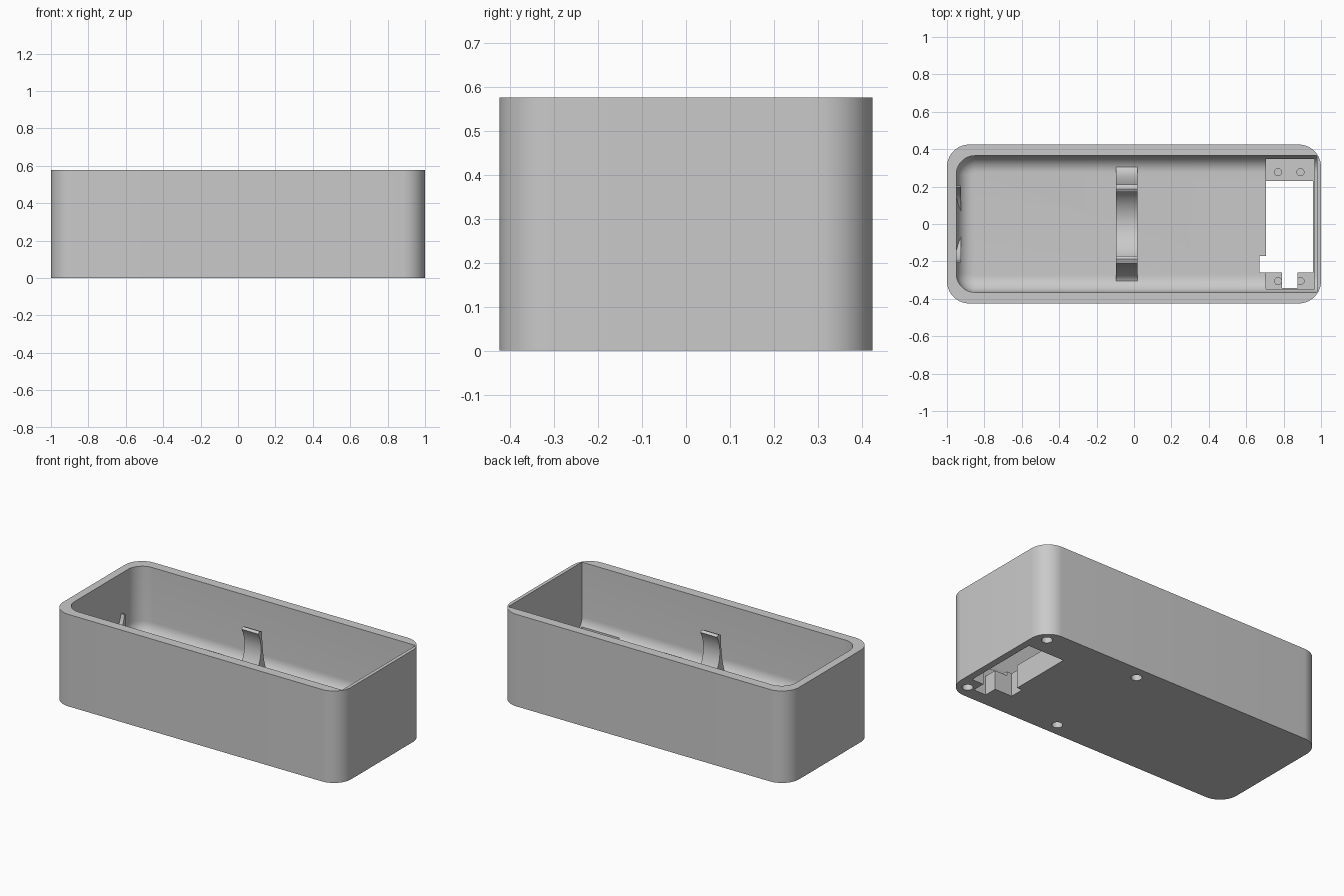
import bpy, bmesh
from math import sin, cos, pi, radians, asin

cube = bpy.data.objects.get("Cube")
if cube:
    bpy.data.objects.remove(cube, do_unlink=True)

grey = bpy.data.materials.new("plain grey")
grey.use_nodes = True
colour = (0.59, 0.59, 0.59, 1)
grey.diffuse_color = colour
grey.node_tree.nodes["Principled BSDF"].inputs["Base Color"].default_value = colour


def finish(name, bm):
    bmesh.ops.recalc_face_normals(bm, faces=bm.faces)
    mesh = bpy.data.meshes.new(name)
    bm.to_mesh(mesh)
    bm.free()
    mesh.materials.append(grey)
    ob = bpy.data.objects.new(name, mesh)
    bpy.context.collection.objects.link(ob)
    return ob


def loft(name, rings):
    """Solid skinned through matching rings of points."""
    bm = bmesh.new()
    loops = [[bm.verts.new(p) for p in ring] for ring in rings]
    for a, b in zip(loops, loops[1:]):
        for i in range(len(a)):
            j = (i + 1) % len(a)
            bm.faces.new((a[i], a[j], b[j], b[i]))
    bm.faces.new(loops[0])
    bm.faces.new(loops[-1])
    return finish(name, bm)


def box(name, x0, x1, y0, y1, z0, z1):
    corners = [(x0, y0), (x1, y0), (x1, y1), (x0, y1)]
    return loft(name, [[(x, y, z) for x, y in corners] for z in (z0, z1)])


def cylinder(name, x, y, r, z0, z1, n=32):
    circle = [(x + r * cos(2 * pi * i / n), y + r * sin(2 * pi * i / n)) for i in range(n)]
    return loft(name, [[(px, py, z) for px, py in circle] for z in (z0, z1)])


def outline(x0, x1, hy, r_left, r_right, z, n=14):
    """Rounded rectangle with separate radii at the two ends."""
    pts = []
    for k, (sx, sy) in enumerate([(1, 1), (-1, 1), (-1, -1), (1, -1)]):
        r = r_right if sx > 0 else r_left
        cx = x1 - r if sx > 0 else x0 + r
        for i in range(n + 1):
            a = (k + i / n) * pi / 2
            pts.append((cx + r * cos(a), sy * (hy - r) + r * sin(a), z))
    return pts


def cut(target, cutter):
    cutter.hide_render = True
    mod = target.modifiers.new("cut", "BOOLEAN")
    mod.operation = "DIFFERENCE"
    mod.solver = "EXACT"
    mod.object = cutter
    bpy.context.view_layer.objects.active = target
    bpy.ops.object.modifier_apply(modifier=mod.name)
    bpy.data.objects.remove(cutter, do_unlink=True)


def smooth(ob):
    bpy.ops.object.select_all(action="DESELECT")
    ob.select_set(True)
    bpy.context.view_layer.objects.active = ob
    bpy.ops.object.shade_smooth_by_angle(angle=radians(30))


HEIGHT, FLOOR, LEDGE = 0.577, 0.145, 0.12

# Outer case
case = loft("case", [outline(-1, 1, 0.425, 0.12, 0.12, z) for z in (0, HEIGHT)])

# Cavity with a rounded floor edge on three sides, square at the +x end
fillet, rings = 0.09, []
for i in range(11):
    a = pi / 2 * i / 10
    d = fillet * (1 - sin(a))
    rings.append(outline(-0.95 + d, 0.978, 0.365 - d, 0.1 - d, 0.002,
                         FLOOR + fillet * (1 - cos(a))))
rings.append(outline(-0.95, 0.978, 0.365, 0.1, 0.002, HEIGHT + 0.1))
cut(case, loft("cavity_cutter", rings))

# Shallow pocket that leaves the mounting ledges
cut(case, box("pocket_cutter", 0.705, 0.966, -0.347, 0.347, LEDGE, 0.3))

# Opening in the floor, with its side notch and cable slot
cut(case, box("opening_cutter", 0.705, 0.957, -0.26, 0.23, -0.1, 0.3))
cut(case, box("notch_cutter", 0.67, 0.75, -0.26, -0.17, -0.1, 0.3))
cut(case, box("slot_cutter", 0.79, 0.875, -0.342, -0.2, -0.1, 0.3))

# Blind holes in the underside
for x in (0.27, 0.92):
    for y in (-0.343, 0.343):
        cut(case, cylinder("hole_cutter", x, y, 0.031, -0.1, 0.04))

# Blind screw holes in the ledges
for x in (0.77, 0.89):
    for y in (-0.305, 0.277):
        cut(case, cylinder("screw_cutter", x, y, 0.019, LEDGE - 0.05, 0.3))
smooth(case)

# Cradles: a round seat between two prongs, extruded along x
SEAT_R, SEAT_Z = 0.2, 0.362


def cradle(name, x0, x1, tip_z, side):
    end = asin((tip_z - SEAT_Z) / SEAT_R)
    angles = [-pi / 2 + (end + pi / 2) * i / 24 for i in range(25)]
    half = [(SEAT_R * cos(a), SEAT_Z + SEAT_R * sin(a)) for a in angles] + side
    profile = half + [(-y, z) for y, z in reversed(half[1:])]
    smooth(loft(name, [[(x, y, z) for y, z in profile] for x in (x0, x1)]))


# Middle clip with flared outer sides
TIP = 0.467
flare = [(0.187, TIP + 0.01), (0.21, TIP)]
flare += [(0.317 - 0.107 * cos(a), TIP - (TIP - FLOOR - 0.003) * sin(a))
          for a in [pi / 2 * i / 16 for i in range(1, 17)]]
flare += [(0.317, FLOOR - 0.03)]
cradle("middle_clip", -0.095, 0.02, TIP, flare)

# Low rest against the -x end wall
cradle("end_rest", -0.965, -0.925, 0.325, [(0.206, 0.325), (0.206, FLOOR - 0.03)])
